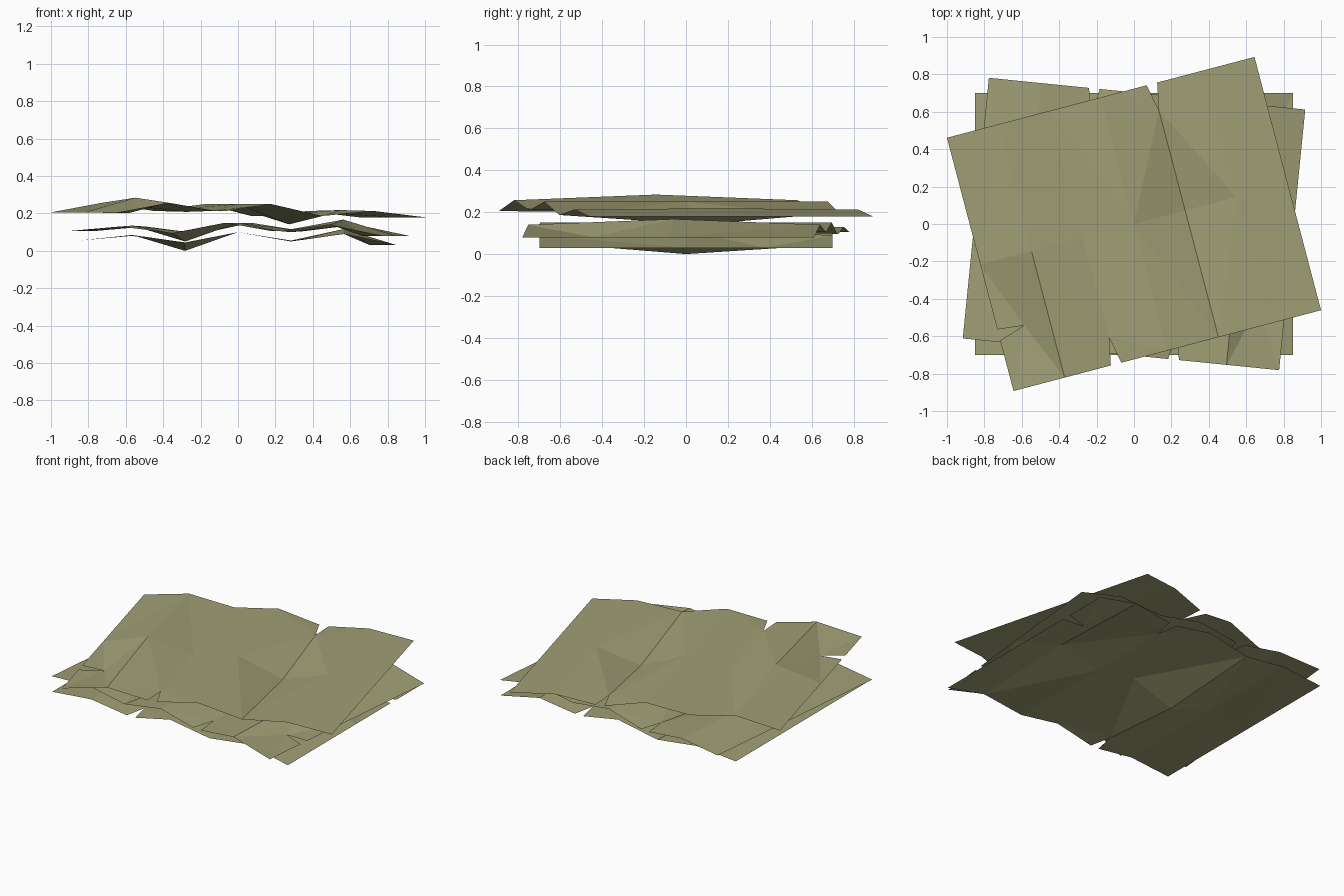
import bpy, bmesh, math

if "Cube" in bpy.data.objects:
    bpy.data.objects.remove(bpy.data.objects["Cube"])

cloth = bpy.data.materials.new("olive_cloth")
cloth.diffuse_color = (0.35, 0.345, 0.18, 1)
cloth.use_nodes = True
cloth.node_tree.nodes["Principled BSDF"].inputs["Base Color"].default_value = cloth.diffuse_color

# Crease profile: x, height at the hems, height along the middle
CREASES = [(-0.85, 0.055, 0.055), (-0.567, 0.08, 0.085), (-0.283, 0.045, 0.0),
           (0.0, 0.10, 0.10), (0.283, 0.055, 0.05), (0.567, 0.09, 0.117),
           (0.85, 0.03, 0.03)]
HALF, TEAR, GAP = 0.70, 0.145, 0.029


def sheet(name, sx, sy, turn, lift, tilt=0.0):
    """Creased rectangular sheet with three torn notches."""
    bm = bmesh.new()
    verts = {}
    c, s = math.cos(turn), math.sin(turn)

    def v(x, y, z):
        key = (round(x, 4), round(y, 4))
        if key not in verts:
            px, py = x * sx, y * sy
            verts[key] = bm.verts.new((px * c - py * s, px * s + py * c,
                                       z + lift + tilt * px))
        return verts[key]

    def face(*pts):
        vs = [v(*p) for p in pts]
        bm.faces.new(vs if sx * sy > 0 else vs[::-1])

    def hem(i, side, toward):
        """Hem points of a crease, from the corner inward (torn if notched)."""
        x, ze, _ = CREASES[i]
        if (i, side) in ((4, 1), (2, -1)):
            return [(x + toward * GAP, side * HALF, ze),
                    (x, side * (HALF - TEAR), ze)]
        return [(x, side * HALF, ze)]

    for i in range(6):
        (x0, _, m0), (x1, _, m1) = CREASES[i], CREASES[i + 1]
        left, right = (x0, 0, m0), (x1, 0, m1)
        # front half of the strip
        face(left, *hem(i, -1, 1)[::-1], *hem(i + 1, -1, -1), right)
        # back half, with the side tear in the last strip
        if i < 5:
            face(left, right, *hem(i + 1, 1, -1)[::-1], *hem(i, 1, 1))
        else:
            z = CREASES[6][1]
            tip, corner = (0.706, 0.375, z), (x1, HALF, z)
            top_left = hem(5, 1, 1)[0]
            face(left, right, (x1, 0.36, z), tip)
            face(left, tip, top_left)
            face(tip, (x1, 0.42, z), corner, top_left)

    bmesh.ops.triangulate(bm, faces=bm.faces[:])
    me = bpy.data.meshes.new(name)
    bm.to_mesh(me)
    bm.free()
    me.materials.append(cloth)
    bpy.context.collection.objects.link(bpy.data.objects.new(name, me))


# Stack of three sheets, each flipped and turned differently
sheet("bottom_sheet", 1, 1, 0.0, 0.0)
sheet("middle_sheet", 1, -1, -0.10, 0.05)
sheet("top_sheet", -1, -1, 0.257, 0.15, -0.03)
